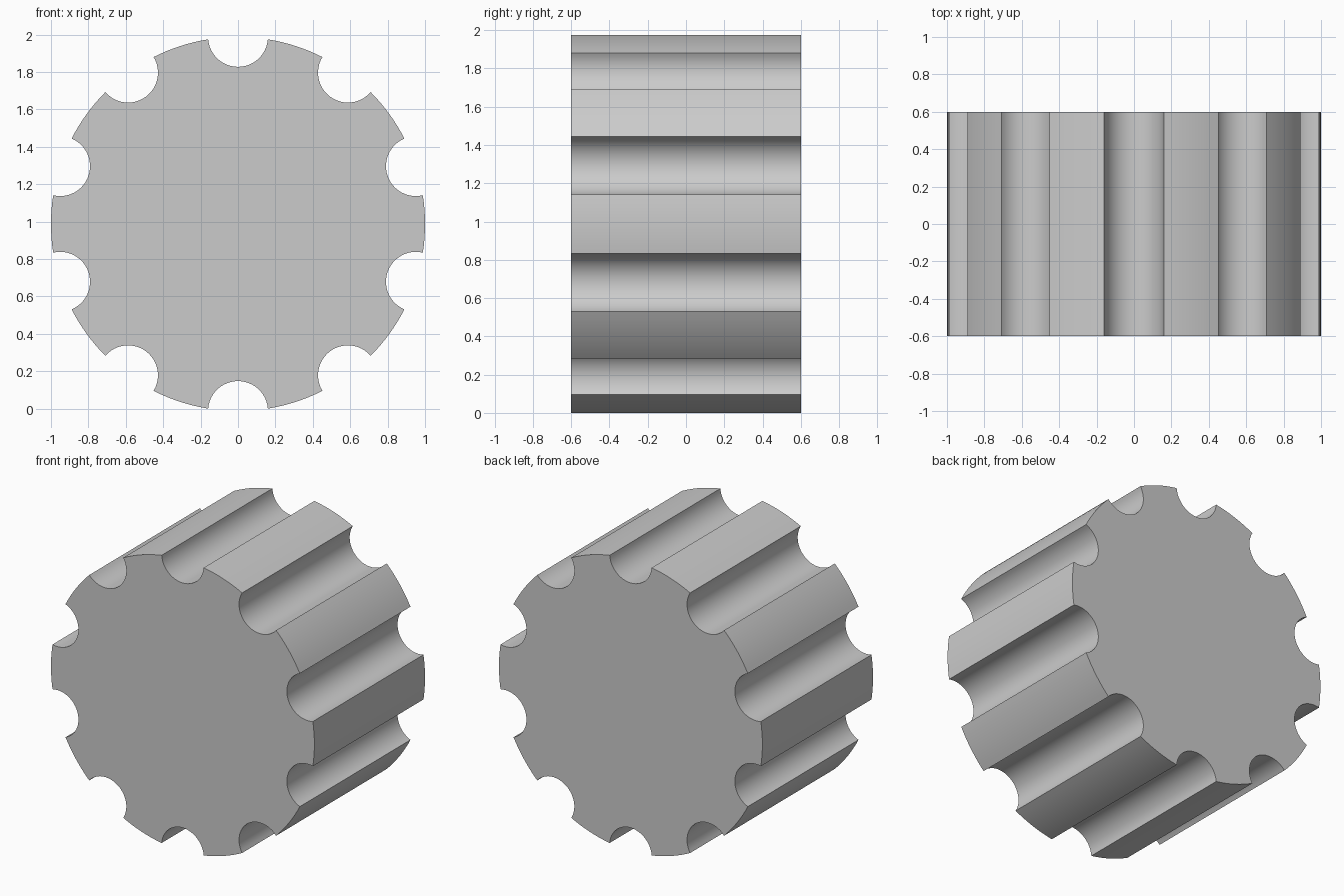
import bpy, bmesh, math

if "Cube" in bpy.data.objects:
    bpy.data.objects.remove(bpy.data.objects["Cube"])

R, GROOVE_R, LENGTH, COUNT = 1.0, 0.16, 1.2, 10
HALF = 2 * math.asin(GROOVE_R / (2 * R))      # half angle of a groove opening
SWEEP = math.pi / 2 - HALF / 2                # half angle of the groove arc
CENTRE_Z = R * math.cos(HALF)
PITCH = 2 * math.pi / COUNT


def arc(cx, cz, r, a0, a1, n):
    """n + 1 points along a circular arc."""
    return [(cx + r * math.cos(a0 + (a1 - a0) * i / n),
             cz + r * math.sin(a0 + (a1 - a0) * i / n)) for i in range(n + 1)]


# Fluted outline: concave groove, then a rounded land, repeated
outline = []
for k in range(COUNT):
    a = math.pi / 2 + k * PITCH
    back = a + math.pi
    outline += arc(R * math.cos(a), R * math.sin(a), GROOVE_R, back + SWEEP, back - SWEEP, 24)
    outline += arc(0, 0, R, a + HALF, a + PITCH - HALF, 8)[1:-1]

# Extrude the outline along y
bm = bmesh.new()
face = bm.faces.new([bm.verts.new((x, -LENGTH / 2, z + CENTRE_Z)) for x, z in outline])
ext = bmesh.ops.extrude_face_region(bm, geom=[face], use_keep_orig=True)
bmesh.ops.translate(bm, vec=(0, LENGTH, 0),
                    verts=[e for e in ext["geom"] if isinstance(e, bmesh.types.BMVert)])
bmesh.ops.recalc_face_normals(bm, faces=bm.faces)
mesh = bpy.data.meshes.new("fluted_cylinder")
bm.to_mesh(mesh)
bm.free()

obj = bpy.data.objects.new("fluted_cylinder", mesh)
bpy.context.collection.objects.link(obj)
bpy.context.view_layer.objects.active = obj
obj.select_set(True)
bpy.ops.object.shade_smooth_by_angle(angle=math.radians(30))
